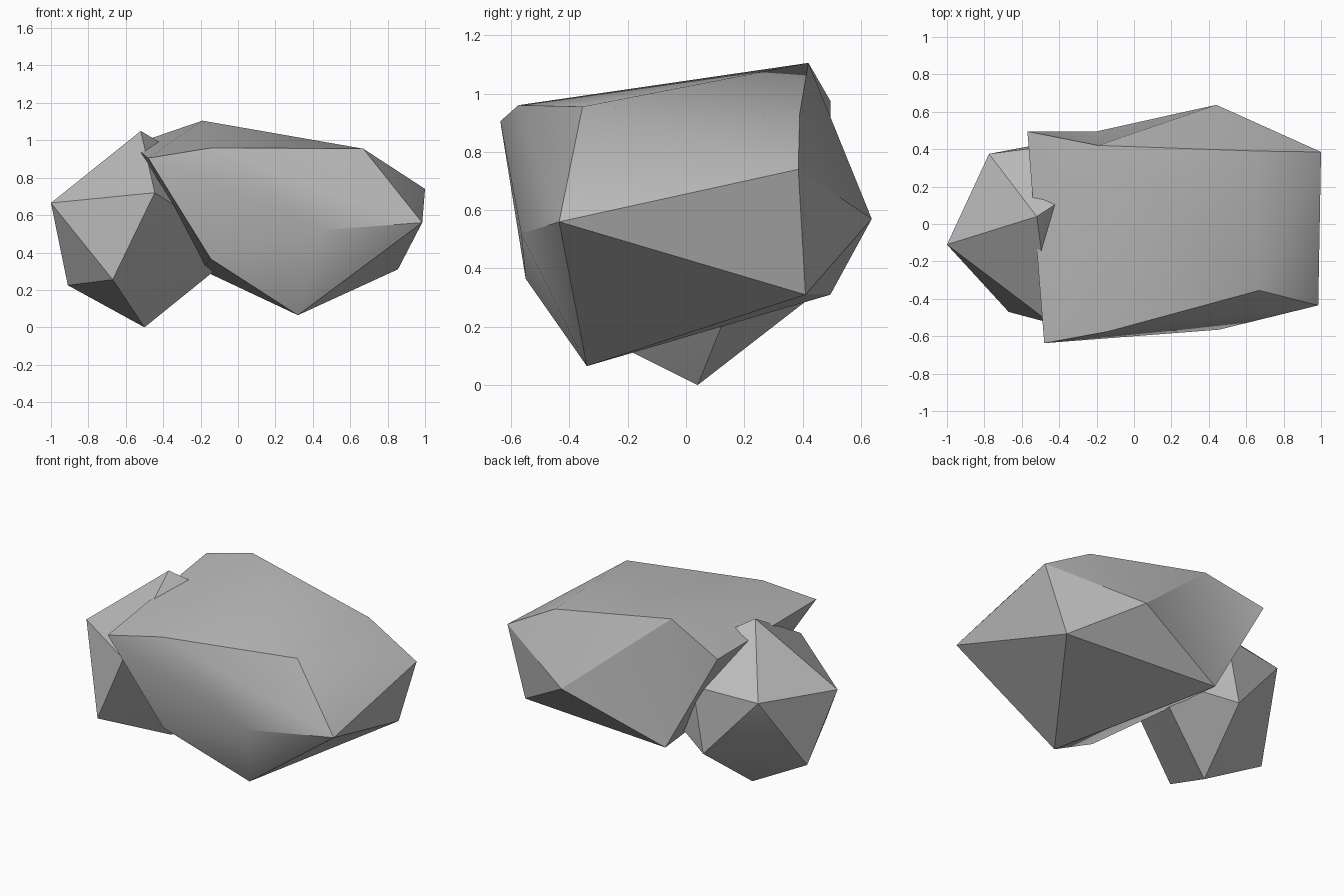
import bpy
import bmesh
import math

default_cube = bpy.data.objects.get("Cube")
if default_cube:
    bpy.data.objects.remove(default_cube, do_unlink=True)


def make_material(name, value):
    material = bpy.data.materials.new(name)
    material.use_nodes = True
    colour = (value, value, value, 1)
    material.diffuse_color = colour
    material.node_tree.nodes["Principled BSDF"].inputs["Base Color"].default_value = colour
    return material


def make_rock(name, corners, material, flipped_edge=None):
    """Wrap a faceted skin around named corners, optionally flipping one edge into a crease."""
    bm = bmesh.new()
    verts = {label: bm.verts.new(point) for label, point in corners.items()}
    bmesh.ops.convex_hull(bm, input=list(verts.values()))
    if flipped_edge:
        edge = bm.edges.get([verts[label] for label in flipped_edge])
        if edge:
            bmesh.ops.rotate_edges(bm, edges=[edge], use_ccw=True)
    bmesh.ops.recalc_face_normals(bm, faces=bm.faces[:])
    mesh = bpy.data.meshes.new(name)
    bm.to_mesh(mesh)
    bm.free()
    mesh.materials.append(material)
    rock = bpy.data.objects.new(name, mesh)
    bpy.context.collection.objects.link(rock)

    # Soft shading on shallow facets, crisp ridges elsewhere
    bpy.ops.object.select_all(action="DESELECT")
    rock.select_set(True)
    bpy.context.view_layer.objects.active = rock
    bpy.ops.object.shade_smooth_by_angle(angle=math.radians(30))
    return rock


stone_grey = make_material("stone_grey", 0.5)

# Large overhanging boulder
make_rock("large_rock", {
    "back_peak": (-.19, .42, 1.105),
    "front_crest_right": (-.14, -.575, .96),
    "front_crest_left": (.67, -.355, .955),
    "back_crest_left": (.66, .39, .93),
    "left_back_shoulder": (1, .385, .74),
    "left_front_shoulder": (.985, -.435, .56),
    "left_back_foot": (.855, .41, .31),
    "front_foot": (.32, -.34, .065),
    "front_belly": (.455, -.565, .52),
    "front_right_foot": (-.145, -.55, .365),
    "front_right_tip": (-.48, -.637, .905),
    "back_belly": (.44, .637, .57),
    "back_right_tip": (-.57, .495, .975),
    "back_right_foot": (-.2, .495, .31),
}, stone_grey, ("back_belly", "back_right_tip"))

# Small boulder propping up the right side
make_rock("small_rock", {
    "peak": (-.52, .04, 1.05),
    "right_tip": (-1, -.11, .665),
    "right_foot": (-.91, .07, .225),
    "bottom": (-.5, .04, 0),
    "front_foot": (-.67, -.47, .255),
    "front_shoulder": (-.445, -.53, .72),
    "back_shoulder": (-.775, .375, .7),
    "back_foot": (-.43, .44, .31),
    "buried_side": (.02, .21, .42),
    "buried_top": (-.2, .25, .86),
    "buried_back": (-.35, .43, .72),
}, stone_grey)
